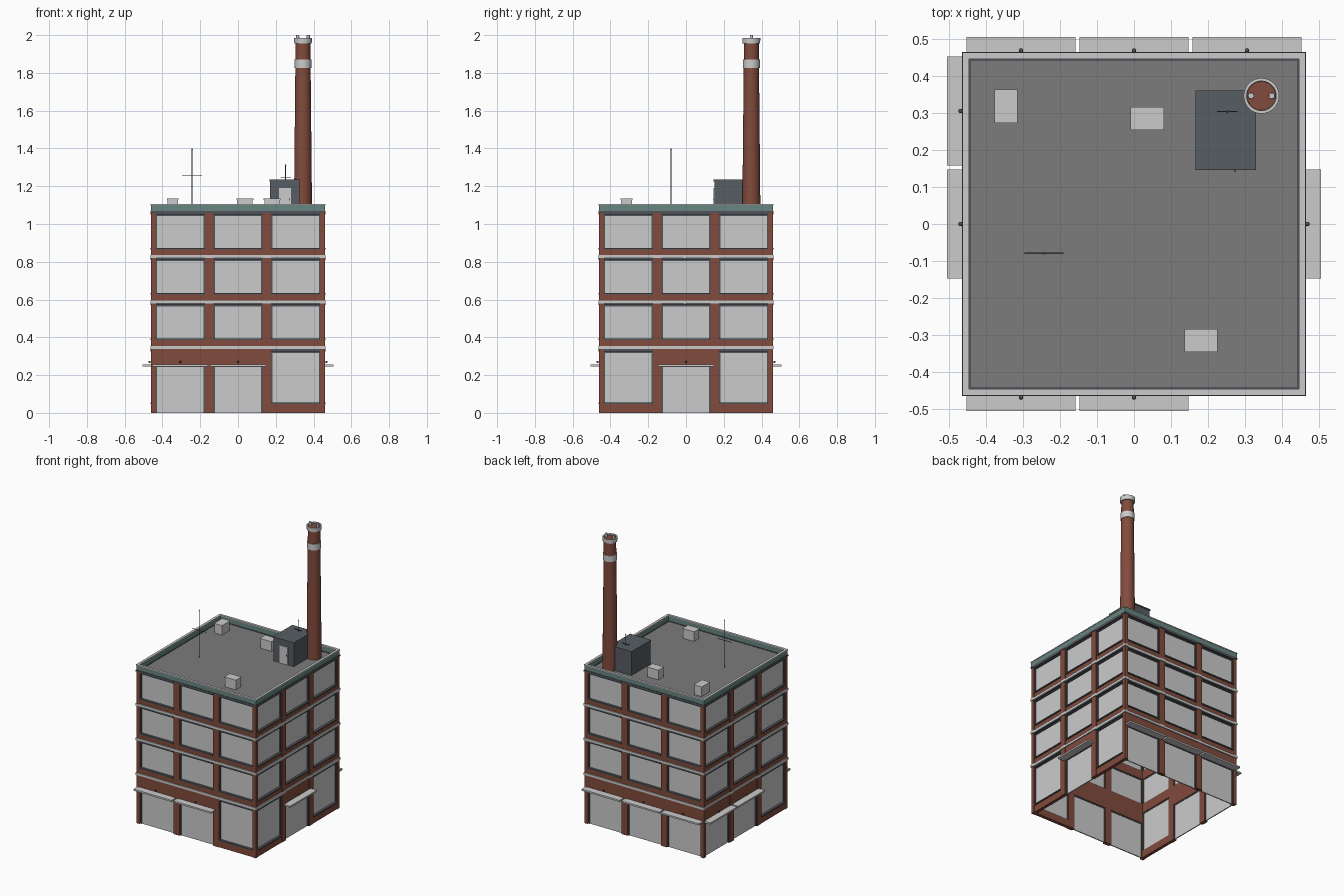
import bpy, bmesh, math
from mathutils import Matrix, Vector

if "Cube" in bpy.data.objects:
    bpy.data.objects.remove(bpy.data.objects["Cube"])


def material(name, rgb):
    m = bpy.data.materials.new(name)
    m.diffuse_color = (*rgb, 1)
    m.use_nodes = True
    m.node_tree.nodes["Principled BSDF"].inputs["Base Color"].default_value = m.diffuse_color
    return m


BRICK = material("brick", (0.22, 0.07, 0.045))
SLATE = material("slate", (0.095, 0.11, 0.125))
TEAL = material("teal_trim", (0.14, 0.24, 0.22))
ROOF = material("roof_felt", (0.2, 0.2, 0.2))
FRAME = material("dark_frame", (0.08, 0.09, 0.1))


def finish(name, bm, mat=None, smooth=False):
    me = bpy.data.meshes.new(name)
    bm.to_mesh(me)
    bm.free()
    ob = bpy.data.objects.new(name, me)
    bpy.context.collection.objects.link(ob)
    if mat:
        me.materials.append(mat)
    if smooth:
        bpy.context.view_layer.objects.active = ob
        bpy.ops.object.select_all(action='DESELECT')
        ob.select_set(True)
        bpy.ops.object.shade_smooth_by_angle(angle=math.radians(35))
    return ob


def add_box(bm, x, y, z, rot=Matrix()):
    """Box given by its (min, max) range on each axis."""
    c = Vector([(a + b) / 2 for a, b in (x, y, z)])
    s = [b - a for a, b in (x, y, z)]
    bmesh.ops.create_cube(bm, size=1, matrix=rot @ Matrix.Translation(c) @ Matrix.Diagonal((*s, 1)))


def box(name, x, y, z, mat=None):
    bm = bmesh.new()
    add_box(bm, x, y, z)
    return finish(name, bm, mat)


def ring(name, outer, inner, z0, z1, mat=None):
    """Square ring around the building."""
    bm = bmesh.new()
    for k in range(4):
        add_box(bm, (-outer, inner), (-outer, -inner), (z0, z1), Matrix.Rotation(k * math.pi / 2, 4, 'Z'))
    return finish(name, bm, mat)


def lathe(name, profile, at, sides=32, mat=None):
    """Revolve an (r, z) profile around a vertical axis."""
    bm = bmesh.new()
    vs = [bm.verts.new((r, 0, z)) for r, z in profile]
    es = [bm.edges.new(p) for p in zip(vs, vs[1:])]
    bmesh.ops.spin(bm, geom=vs + es, cent=(0, 0, 0), axis=(0, 0, 1),
                   angle=2 * math.pi, steps=sides, use_merge=True)
    bmesh.ops.remove_doubles(bm, verts=bm.verts, dist=1e-5)
    bmesh.ops.recalc_face_normals(bm, faces=bm.faces)
    ob = finish(name, bm, mat, smooth=True)
    ob.location = at
    return ob


# Four facades: three bays each, with doors in the listed ground-floor bays
W, TOP = 0.46, 1.065
BAYS = (-0.305, 0, 0.305)
DOORS = ({0, 1}, {1}, {0, 1, 2}, {0, 1})
UPPER = ((0.39, 0.57), (0.63, 0.81), (0.87, 1.05))
parts = {n: bmesh.new() for n in ("brick_walls", "window_panes", "frames", "awnings", "lamps")}


def opening(u, z0, z1, rot, door=False):
    a, b, t = u - 0.13, u + 0.13, 0.007
    add_box(parts["window_panes"], (a, b), (-0.447, -0.440), (z0, z1), rot)
    f = parts["frames"]
    for x in ((a, a + t), (b - t, b)):
        add_box(f, x, (-0.453, -0.438), (z0, z1), rot)
    add_box(f, (a, b), (-0.453, -0.438), (z1 - t, z1), rot)
    if not door:
        add_box(f, (a, b), (-0.464, -0.438), (z0 - 0.004, z0 + 0.004), rot)
        add_box(f, (a, b), (-0.464, -0.438), (z1, z1 + 0.012), rot)


for k in range(4):
    rot = Matrix.Rotation(k * math.pi / 2, 4, 'Z')
    wall = parts["brick_walls"]
    for x in ((-W, -0.435), (-0.175, -0.13), (0.13, 0.175), (0.435, W)):
        add_box(wall, x, (-W, -0.435), (0, TOP), rot)
    for i, u in enumerate(BAYS):
        door = i in DOORS[k]
        z0, z1 = (0, 0.25) if door else (0.05, 0.325)
        opening(u, z0, z1, rot, door)
        gaps = [(z1, 0.39), (0.57, 0.63), (0.81, 0.87), (1.05, TOP)]
        if not door:
            gaps.append((0, 0.05))
        for g in gaps:
            add_box(wall, (u - 0.13, u + 0.13), (-0.457, -0.435), g, rot)
        for g in UPPER:
            opening(u, *g, rot)
        if door:
            add_box(parts["awnings"], (u - 0.147, u + 0.147), (-0.505, -0.455), (0.245, 0.256), rot)
            bmesh.ops.create_uvsphere(parts["lamps"], u_segments=10, v_segments=6, radius=0.006,
                                      matrix=rot @ Matrix.Translation((u, -0.468, 0.27)))

mats = {"brick_walls": BRICK, "frames": FRAME, "lamps": FRAME}
for n, bm in parts.items():
    finish(n, bm, mats.get(n), smooth=n == "lamps")

# Floor ledges, parapet, coping and roof
for i, z in enumerate((0.345, 0.588, 0.828)):
    ring(f"ledge_{i + 1}", 0.464, 0.44, z - 0.008, z + 0.008)
ring("cornice", 0.464, 0.44, 1.058, 1.068, FRAME)
ring("parapet", 0.461, 0.446, 1.064, 1.1, TEAL)
ring("coping", 0.463, 0.446, 1.1, 1.106)
box("roof", (-0.45, 0.45), (-0.45, 0.45), (1.05, 1.066), ROOF)

# Stair hut with door
box("hut", (0.17, 0.325), (0.15, 0.357), (1.06, 1.226), SLATE)
box("hut_roof", (0.166, 0.329), (0.146, 0.361), (1.226, 1.235), SLATE)
box("hut_door", (0.218, 0.28), (0.146, 0.152), (1.066, 1.19))
box("hut_door_handle", (0.27, 0.275), (0.142, 0.147), (1.125, 1.135), FRAME)

# Roof vents with a slightly wider lid
for i, (x, y, a, b) in enumerate(((-0.345, 0.318, 0.028, 0.042),
                                  (0.036, 0.285, 0.042, 0.028),
                                  (0.181, -0.315, 0.042, 0.028))):
    box(f"vent_{i + 1}", (x - a, x + a), (y - b, y + b), (1.06, 1.127))
    a, b = a + 0.003, b + 0.003
    box(f"vent_lid_{i + 1}", (x - a, x + a), (y - b, y + b), (1.127, 1.135))

# Antennas with one crossbar
for i, (x, y, z0, z1, bar, w) in enumerate(((-0.243, -0.079, 1.06, 1.4, 1.255, 0.053),
                                            (0.252, 0.304, 1.23, 1.315, 1.245, 0.028))):
    r = 0.002
    lathe(f"antenna_{i + 1}", [(0, z0), (r, z0), (r, z1), (0, z1)], (x, y, 0), 8, FRAME)
    lathe(f"antenna_tip_{i + 1}", [(0, z1 - 0.008), (0.004, z1 - 0.004), (0, z1)], (x, y, 0), 8, FRAME)
    box(f"antenna_bar_{i + 1}", (x - w, x + w), (y - 0.0015, y + 0.0015), (bar - 0.0015, bar + 0.0015), FRAME)

# Chimney, bands and flue pots
C = (0.344, 0.346, 0)
lathe("chimney", [(0, 1.06), (0.048, 1.06), (0.039, 1.978), (0, 1.978)], C, mat=BRICK)
lathe("chimney_band", [(0.039, 1.827), (0.0445, 1.827), (0.0445, 1.87), (0.039, 1.87)], C)
lathe("chimney_cap", [(0.036, 1.955), (0.046, 1.955), (0.048, 1.985), (0.040, 1.985), (0.039, 1.97)], C)
for s in (-1, 1):
    lathe("flue_pot_" + ("left" if s < 0 else "right"),
          [(0, 1.97), (0.009, 1.97), (0.008, 2.0), (0, 2.0)], (C[0] + s * 0.028, C[1], 0), 12)
